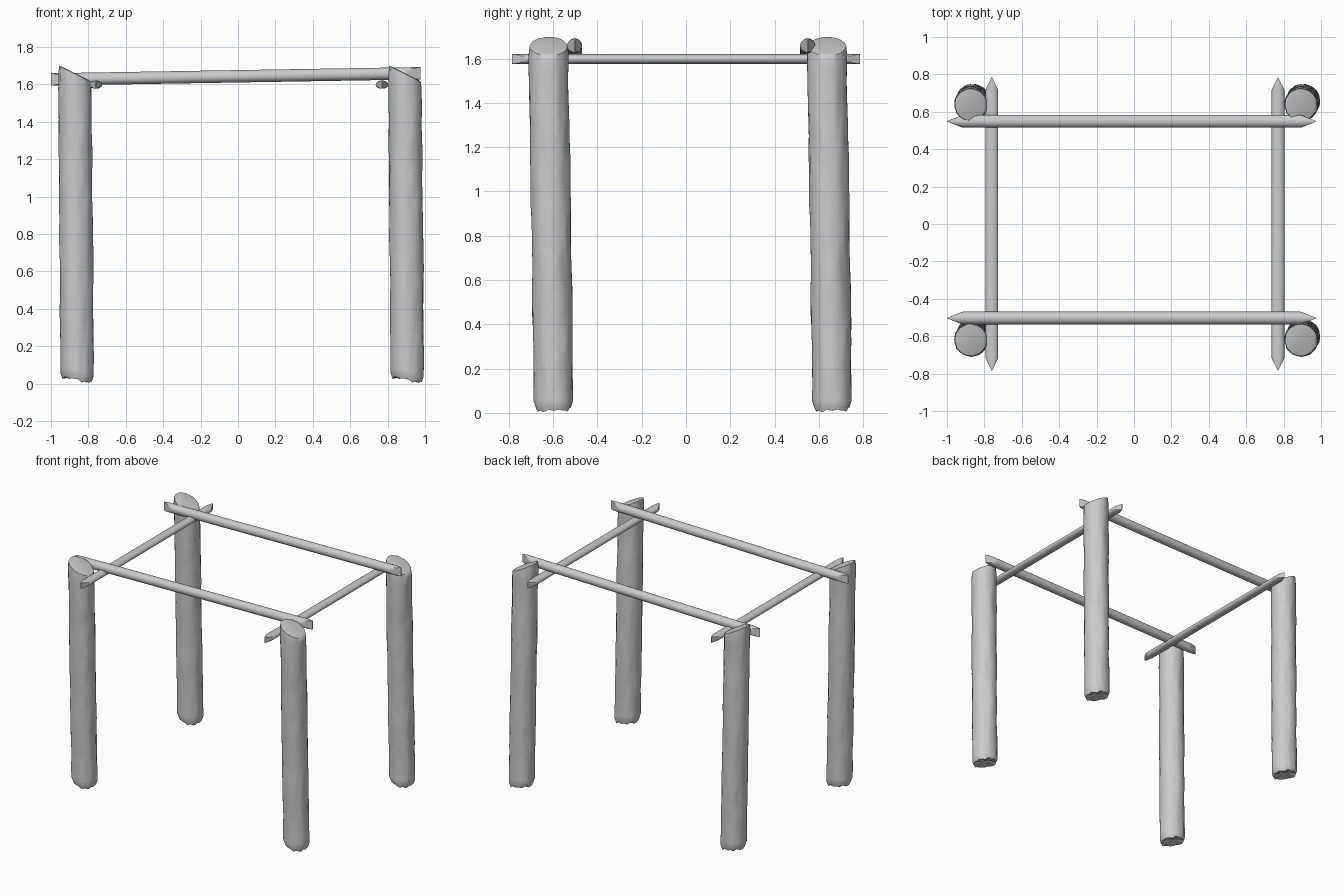
import bpy, bmesh, math
from mathutils import Vector, noise

if "Cube" in bpy.data.objects:
    bpy.data.objects.remove(bpy.data.objects["Cube"])


def finish(bm, name, angle):
    bmesh.ops.recalc_face_normals(bm, faces=bm.faces)
    me = bpy.data.meshes.new(name)
    bm.to_mesh(me)
    bm.free()
    ob = bpy.data.objects.new(name, me)
    bpy.context.collection.objects.link(ob)
    bpy.ops.object.select_all(action='DESELECT')
    ob.select_set(True)
    bpy.context.view_layer.objects.active = ob
    bpy.ops.object.shade_smooth_by_angle(angle=math.radians(angle))
    return ob


def bridge(bm, rings):
    n = len(rings[0])
    for a, b in zip(rings, rings[1:]):
        for i in range(n):
            j = (i + 1) % n
            bm.faces.new((a[i], a[j], b[j], b[i]))


def fan(bm, ring, centre):
    c = bm.verts.new(centre)
    for i in range(len(ring)):
        bm.faces.new((ring[i], ring[(i + 1) % len(ring)], c))


# Rough log post: leaning, bark dents, slanted top cut, ragged foot
def make_post(name):
    bm = bmesh.new()
    sides, levels = 36, 56
    rings = []

    def top_z(x):
        return 1.655 - 0.5 * x

    for k in range(levels + 1):
        t = k / levels
        ring = []
        for i in range(sides):
            a = 2 * math.pi * i / sides
            ca, sa = math.cos(a), math.sin(a)
            # long vertical bark ridges plus broad lumps
            bark = noise.noise(Vector((ca * 4.5, sa * 4.5, t * 11)))
            lump = noise.noise(Vector((ca * 1.2, sa * 1.2, t * 5 + 7)))
            r = 0.089 + 0.004 * bark + 0.004 * lump
            if k == 0:
                r -= 0.010
            if k == levels:
                r -= 0.004
            x, y = r * ca, r * sa
            foot = 0.022 + 0.022 * noise.noise(Vector((ca * 2.5, sa * 2.5, 3)))
            foot = max(0.004, foot - 0.012 * ca)
            z = foot + t * (1.59 - foot) + (top_z(x) - 1.59) * max(0, (t - 0.85) / 0.15)
            ring.append(bm.verts.new((x + 0.012 * (1 - t), y + 0.024 * (1 - t), z)))
        rings.append(ring)
    bridge(bm, rings)
    # slightly domed cut face and hollow underside
    lip = [bm.verts.new((v.co.x * 0.85, v.co.y * 0.85, top_z(v.co.x * 0.85) + 0.004)) for v in rings[-1]]
    bridge(bm, [rings[-1], lip])
    fan(bm, lip, (0, 0, 1.658))
    fan(bm, rings[0], (0.012, 0.024, 0.04))
    return finish(bm, name, 45)


# Round pole whose ends are hewn to a vertical chisel edge
def make_pole(name, p0, p1, hw, hh, hew):
    p0, p1 = Vector(p0), Vector(p1)
    bm = bmesh.new()
    length = (p1 - p0).length
    side = Vector((0, 0, 1)).cross(p1 - p0).normalized()
    cuts = [(hew * f, 0.001 + hw * f) for f in (0, 0.25, 0.5, 0.75, 0.9, 1)]
    secs = cuts + [(length - s, w) for s, w in reversed(cuts)]
    rings = []
    for s, w in secs:
        c = p0.lerp(p1, s / length)
        ring = []
        for i in range(20):
            a = 2 * math.pi * i / 20
            u = max(-w, min(w, hw * math.cos(a)))
            ring.append(bm.verts.new(c + side * u + Vector((0, 0, hh * math.sin(a)))))
        rings.append(ring)
    bridge(bm, rings)
    bm.faces.new(rings[0])
    bm.faces.new(rings[-1])
    return finish(bm, name, 30)


# Four corner posts sharing one log shape
post = make_post("post_front_left")
post.location = (-0.872, -0.62, 0)
for label, x, y in (("front_right", 0.893, -0.62), ("back_left", -0.872, 0.638),
                    ("back_right", 0.893, 0.638)):
    copy = bpy.data.objects.new("post_" + label, post.data)
    copy.location = (x, y, 0)
    bpy.context.collection.objects.link(copy)

# Long rails, rising slightly to the right
for label, y in (("front", -0.503), ("back", 0.549)):
    make_pole("long_rail_" + label, (-1.0, y, 1.626), (0.975, y, 1.659), 0.034, 0.033, 0.085)

# Short cross rails beneath them
for label, x in (("left", -0.76), ("right", 0.77)):
    make_pole("cross_rail_" + label, (x, -0.785, 1.598), (x, 0.785, 1.598), 0.034, 0.022, 0.07)
